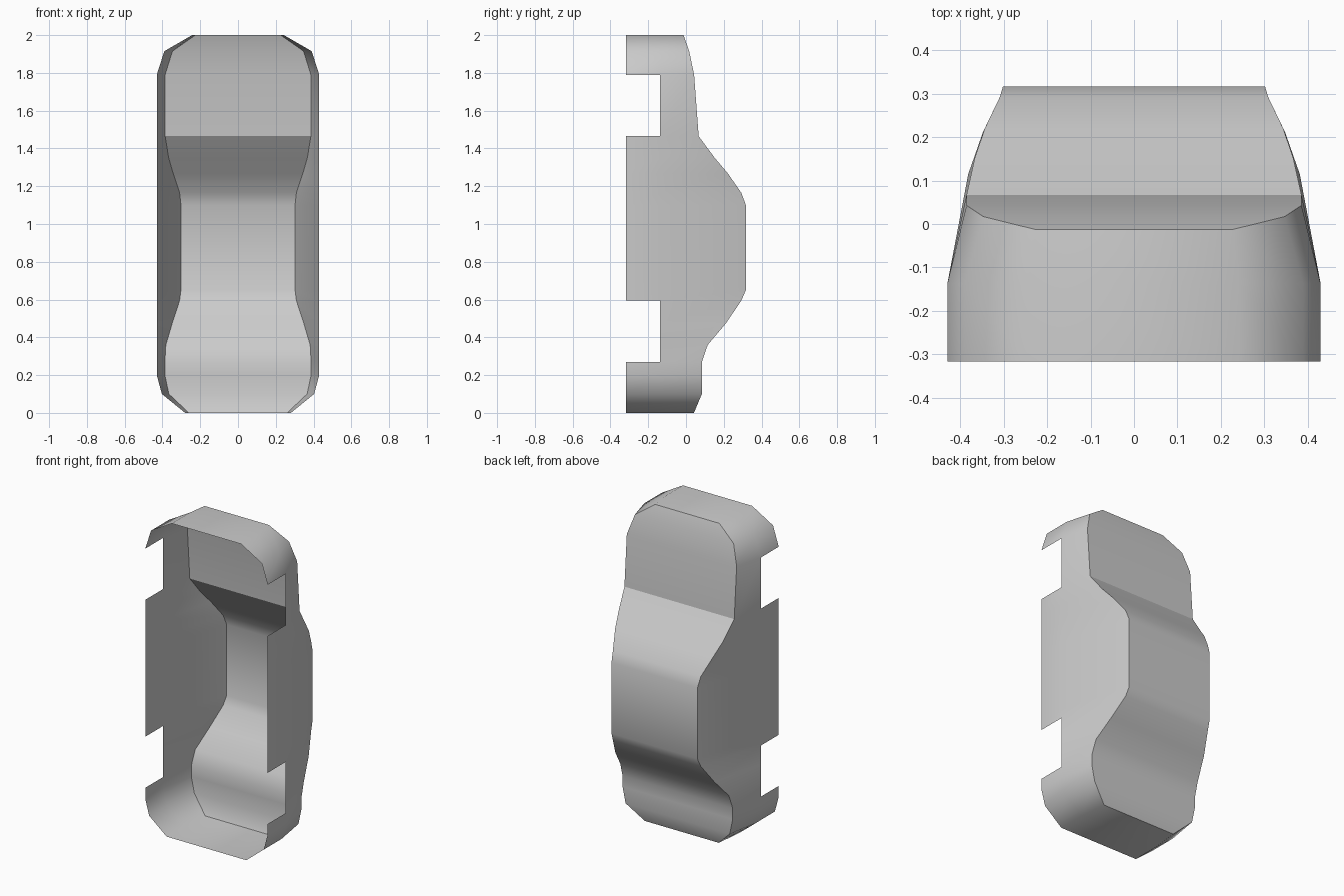
import bpy, bmesh, math

if "Cube" in bpy.data.objects:
    bpy.data.objects.remove(bpy.data.objects["Cube"])

LOW, SILL = -0.317, -0.137   # open lower rim, top of the wheel cut-outs

# Cross-sections along the length: z, lower half-width, upper half-width, upper y
stations = [
    (0.00, 0.280, 0.260, 0.042),
    (0.10, 0.403, 0.366, 0.084),
    (0.20, 0.430, 0.387, 0.084),
    (0.27, 0.430, 0.387, 0.084),
    (0.36, 0.430, 0.382, 0.115),
    (0.475, 0.430, 0.348, 0.212),
    (0.595, 0.430, 0.309, 0.293),
    (0.65, 0.430, 0.302, 0.317),
    (1.10, 0.430, 0.302, 0.317),
    (1.165, 0.430, 0.309, 0.293),
    (1.27, 0.430, 0.344, 0.220),
    (1.35, 0.430, 0.367, 0.152),
    (1.465, 0.430, 0.386, 0.067),
    (1.79, 0.430, 0.386, 0.043),
    (1.915, 0.390, 0.347, 0.017),
    (2.00, 0.243, 0.226, -0.013),
]
wheel_cuts = [(0.27, 0.595), (1.465, 1.79)]

bm = bmesh.new()
rings = []
for z, xl, xu, yu in stations:
    half = [(xl, LOW), (xl, SILL), (xu, yu)]
    ring = half + [(-x, y) for x, y in reversed(half)]
    rings.append([bm.verts.new((x, y, z)) for x, y in ring])

# Loft the shell, leaving out the lower strips at the wheels
for i in range(len(rings) - 1):
    a, b = rings[i], rings[i + 1]
    mid = (stations[i][0] + stations[i + 1][0]) / 2
    in_wheel = any(lo < mid < hi for lo, hi in wheel_cuts)
    for j in range(5):
        if in_wheel and j in (0, 4):
            continue
        bm.faces.new((a[j], a[j + 1], b[j + 1], b[j]))

# Upright end walls
for r in (rings[0], rings[-1]):
    for j in range(2):
        bm.faces.new((r[j], r[j + 1], r[4 - j], r[5 - j]))

bmesh.ops.recalc_face_normals(bm, faces=bm.faces[:])
top = max(bm.faces, key=lambda f: f.calc_center_median().y)
if top.normal.y < 0:
    bmesh.ops.reverse_faces(bm, faces=bm.faces[:])

# Smooth shading with crisp top rim and windscreen base
for f in bm.faces:
    f.smooth = True
for e in bm.edges:
    if len(e.link_faces) == 2:
        e.smooth = e.calc_face_angle() < math.radians(50)
bm.edges.get((rings[12][2], rings[12][3])).smooth = False

mesh = bpy.data.meshes.new("car_body_shell")
bm.to_mesh(mesh)
bm.free()
body = bpy.data.objects.new("car_body_shell", mesh)
bpy.context.collection.objects.link(body)
